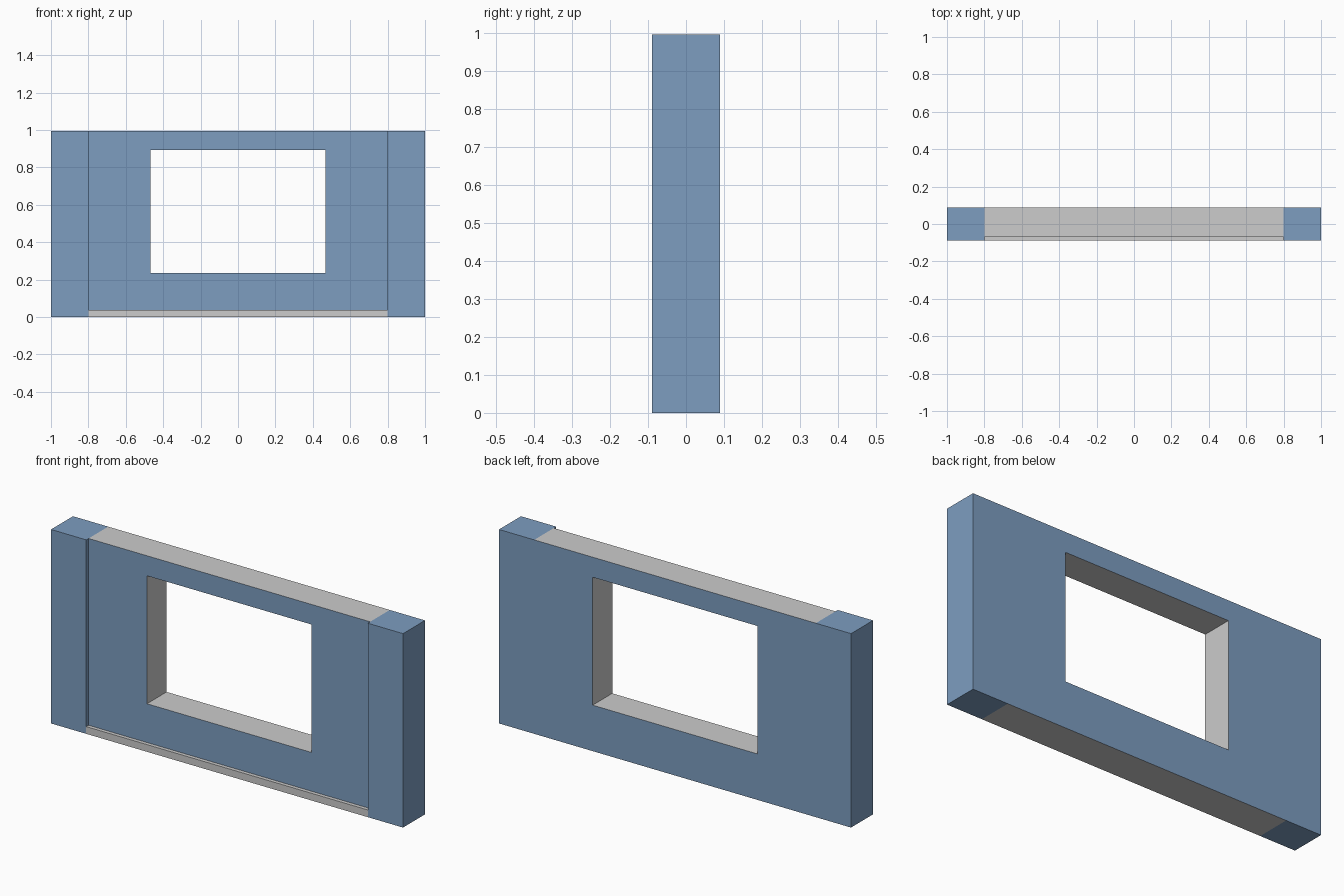
import bpy, bmesh

if "Cube" in bpy.data.objects:
    bpy.data.objects.remove(bpy.data.objects["Cube"])

H, D = 0.996, 0.089        # wall height, half depth
PX, FY = 0.80, -0.07       # pillar inner edge, recessed panel front


def material(name, rgb):
    m = bpy.data.materials.new(name)
    m.diffuse_color = (*rgb, 1)
    m.use_nodes = True
    m.node_tree.nodes["Principled BSDF"].inputs["Base Color"].default_value = m.diffuse_color
    return m


blue = material("wall blue", (0.205, 0.337, 0.527))
grey = material("trim grey", (0.604, 0.604, 0.604))


def finish(name, bm, mats):
    bmesh.ops.recalc_face_normals(bm, faces=bm.faces)
    me = bpy.data.meshes.new(name)
    bm.to_mesh(me)
    bm.free()
    for m in mats:
        me.materials.append(m)
    ob = bpy.data.objects.new(name, me)
    bpy.context.collection.objects.link(ob)
    return ob


def box(name, lo, hi, mat):
    bm = bmesh.new()
    bmesh.ops.create_cube(bm, size=1)
    for v in bm.verts:
        v.co = [lo[i] if v.co[i] < 0 else hi[i] for i in range(3)]
    return finish(name, bm, [mat])


# End pillars, full depth
for side, x0, x1 in (("left", -1, -PX), ("right", PX, 1)):
    box(side + "_pillar", (x0, -D, 0), (x1, D, H), blue)

# Bottom ledge, flush with the pillar fronts
box("bottom_ledge", (-PX, -D, 0), (PX, FY, 0.037), grey)

# Recessed panel: rectangular frame around the window, extruded through the wall
outer = [(-PX, 0), (PX, 0), (PX, H), (-PX, H)]
inner = [(-0.468, 0.236), (0.468, 0.236), (0.468, 0.893), (-0.468, 0.893)]
bm = bmesh.new()
o = [bm.verts.new((x, FY, z)) for x, z in outer]
n = [bm.verts.new((x, FY, z)) for x, z in inner]
front = [bm.faces.new((o[i], o[(i + 1) % 4], n[(i + 1) % 4], n[i])) for i in range(4)]
ext = bmesh.ops.extrude_face_region(bm, geom=front, use_keep_orig=True)["geom"]
for v in ext:
    if isinstance(v, bmesh.types.BMVert):
        v.co.y = D
bmesh.ops.recalc_face_normals(bm, faces=bm.faces)
# Cut edges and window reveals are grey, front and back stay blue
for f in bm.faces:
    f.material_index = 0 if abs(f.normal.y) > 0.5 else 1
finish("window_panel", bm, [blue, grey])
